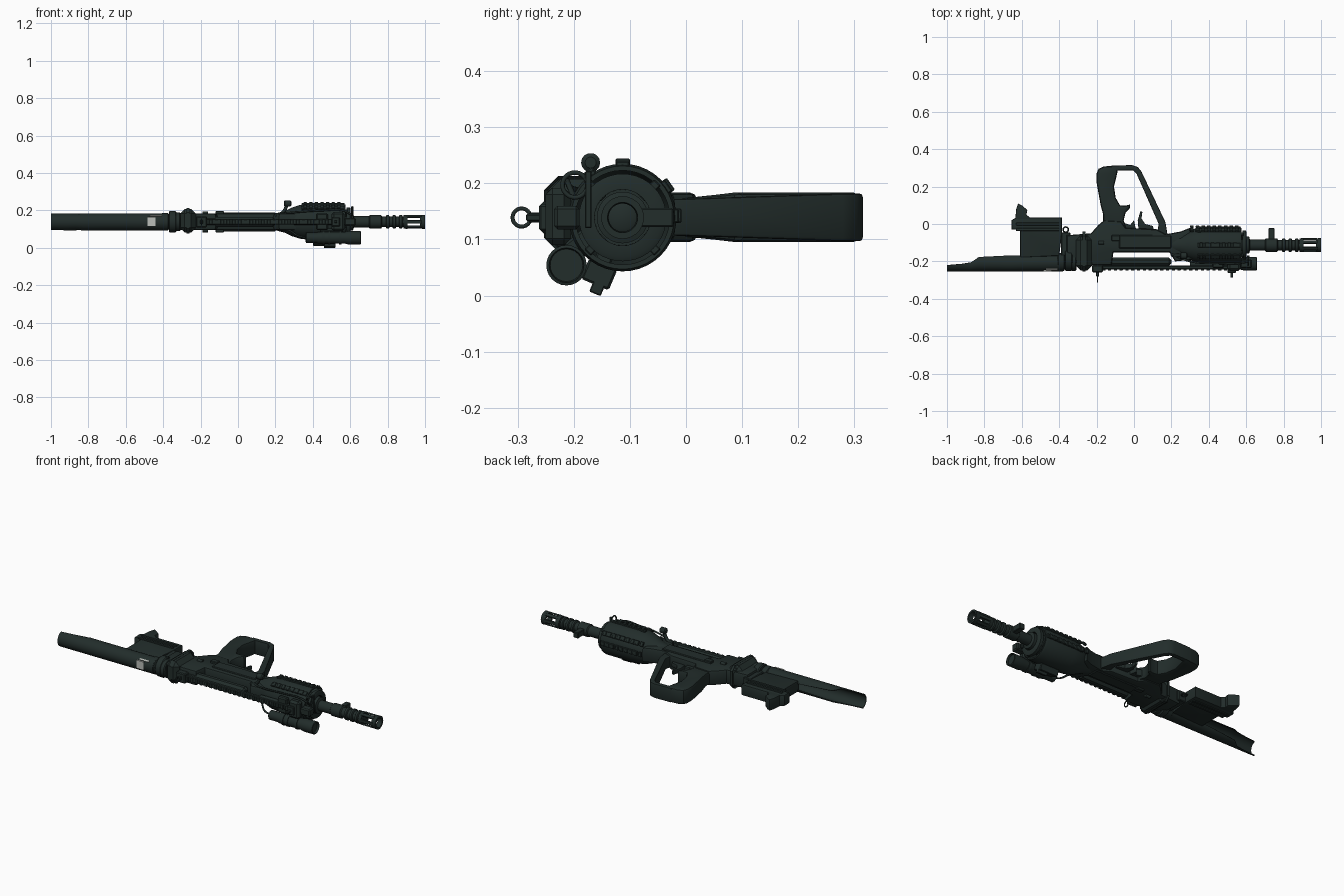
import bpy, bmesh, math
from mathutils import Vector, Matrix

def material(name, c):
    m = bpy.data.materials.new(name)
    m.diffuse_color = (*c, 1)
    return m

DARK = material("dark green grey", (0.016, 0.026, 0.024))
PALE = material("pale grey", (0.5, 0.52, 0.49))
CY, CZ = -0.113, 0.139           # bore axis

def finish(bm, name, mat=DARK):
    bmesh.ops.recalc_face_normals(bm, faces=bm.faces)
    for f in bm.faces:
        f.smooth = True
    for e in bm.edges:
        e.smooth = len(e.link_faces) == 2 and e.calc_face_angle(0) < math.radians(35)
    me = bpy.data.meshes.new(name)
    bm.to_mesh(me)
    bm.free()
    me.materials.append(mat)
    ob = bpy.data.objects.new(name, me)
    bpy.context.collection.objects.link(ob)
    return ob

def box(name, x, y, z, bevel=0.004, roll=0, mat=DARK):
    """Box from (min, max) ranges, rolled about its own x axis."""
    bm = bmesh.new()
    c = Vector([sum(r) / 2 for r in (x, y, z)])
    s = [r[1] - r[0] for r in (x, y, z)]
    bmesh.ops.create_cube(bm, size=1, matrix=Matrix.Translation(c) @ Matrix.Rotation(roll, 4, 'X') @ Matrix.Diagonal((*s, 1)))
    if bevel:
        bmesh.ops.bevel(bm, geom=bm.edges[:], offset=bevel, segments=1, affect='EDGES')
    return finish(bm, name, mat)

def plate(name, pts, z0, z1, bevel=0.008, neck=None):
    """Extruded xy outline with softened rims; neck narrows z towards low y."""
    bm = bmesh.new()
    f = bm.faces.new([bm.verts.new((x, y, z0)) for x, y in pts])
    r = bmesh.ops.extrude_face_region(bm, geom=[f])
    bmesh.ops.translate(bm, vec=(0, 0, z1 - z0), verts=[v for v in r['geom'] if isinstance(v, bmesh.types.BMVert)])
    bmesh.ops.recalc_face_normals(bm, faces=bm.faces)
    rims = [e for e in bm.edges if abs(e.verts[0].co.z - e.verts[1].co.z) < 1e-5]
    if bevel:
        bmesh.ops.bevel(bm, geom=rims, offset=bevel, segments=2, profile=0.5, affect='EDGES')
    if neck:
        for v in bm.verts:
            k = neck + (1 - neck) * min(1, max(0, v.co.y / 0.09))
            v.co.z = CZ + (v.co.z - CZ) * k
        bmesh.ops.triangulate(bm, faces=[f for f in bm.faces if len(f.verts) > 4])
    return finish(bm, name)

def lathe(name, prof, cy=CY, cz=CZ, n=28, closed=False):
    """Profile of (x, radius) spun about an axis along x."""
    bm = bmesh.new()
    rings = [[bm.verts.new((x, cy + r * math.cos(2 * math.pi * i / n), cz + r * math.sin(2 * math.pi * i / n)))
              for i in range(n)] for x, r in prof]
    for a, b in zip(rings, rings[1:] + rings[:1] if closed else rings[1:]):
        for i in range(n):
            j = (i + 1) % n
            bm.faces.new((a[i], a[j], b[j], b[i]))
    if not closed:
        bm.faces.new(rings[0])
        bm.faces.new(rings[-1])
    return finish(bm, name)

def wire(name, pts, r, cyclic=False):
    cu = bpy.data.curves.new(name, 'CURVE')
    cu.dimensions, cu.bevel_depth, cu.bevel_resolution, cu.use_fill_caps = '3D', r, 2, True
    cu.resolution_u = 5
    sp = cu.splines.new('BEZIER')
    sp.bezier_points.add(len(pts) - 1)
    for b, p in zip(sp.bezier_points, pts):
        b.co = p
        b.handle_left_type = b.handle_right_type = 'AUTO'
    sp.use_cyclic_u = cyclic
    cu.materials.append(DARK)
    ob = bpy.data.objects.new(name, cu)
    bpy.context.collection.objects.link(ob)

def hoop(name, c, R, r, axis='X'):
    ring = [(math.cos(k * math.pi / 4) * R, math.sin(k * math.pi / 4) * R) for k in range(8)]
    wire(name, [(c[0], c[1] + a, c[2] + b) if axis == 'X' else (c[0] + a, c[1] + b, c[2]) for a, b in ring], r, True)

# Stock: tube whose open end is cut away obliquely
bm = bmesh.new()
SY, R, N = -0.208, 0.043, 24
rows = []
for x, top in [(-1, -0.22), (-0.92, -0.213), (-0.87, -0.205), (-0.83, -0.178), (-0.66, -0.17), (-0.38, -0.1655)]:
    t = math.acos((SY - top) / R)
    rows.append([bm.verts.new((x, SY - R * math.cos(t * (2 * i / N - 1)), CZ + R * math.sin(t * (2 * i / N - 1)))) for i in range(N + 1)])
for a, b in zip(rows, rows[1:]):
    for i in range(N):
        bm.faces.new((a[i], a[i + 1], b[i + 1], b[i]))
shell = finish(bm, "stock_tube").modifiers.new("wall", 'SOLIDIFY')
shell.thickness, shell.offset = 0.005, 0
for k, (x, w, r) in enumerate([(-0.39, 0.04, 0.047), (-0.35, 0.04, 0.058), (-0.322, 0.03, 0.05)]):
    lathe(f"stock_collar_{k}", [(x - w / 2, r - .006), (x - w / 2 + .005, r), (x + w / 2 - .005, r), (x + w / 2, r - .006)], max(SY, -0.25 + r))
box("pale_label", (-0.485, -0.44), (-0.2535, -0.245), (0.117, 0.165), 0, 0, PALE)
box("pale_side_label", (-0.47, -0.41), (-0.244, -0.236), (0.162, 0.176), 0, 0.8, PALE)

# Rear block with hooked fin
plate("rear_block", [(-0.61, -0.18), (-0.61, -0.03), (-0.655, -0.03), (-0.655, 0.02), (-0.63, 0.035), (-0.385, 0.035), (-0.385, -0.05), (-0.40, -0.17)], 0.106, 0.172)
plate("rear_fin", [(-0.635, 0.02), (-0.63, 0.08), (-0.62, 0.11), (-0.60, 0.10), (-0.57, 0.075), (-0.575, 0.05), (-0.54, 0.02)], 0.106, 0.172, 0.004)
for s in (-1, 1):
    for y in (-0.03, 0.0):
        box("rear_block_rib", (-0.63, -0.4), (y - .008, y + .008), (CZ + s * .034 - .004, CZ + s * .034 + .004), 0.002)
hoop("sling_ring", (-0.365, -0.03, CZ), 0.014, 0.004, 'Y')
box("sling_mount", (-0.39, -0.34), (-0.17, -0.045), (0.11, 0.17))

# Receiver
plate("receiver", [(-0.36, -0.18), (-0.36, -0.06), (-0.23, -0.05), (-0.19, -0.005), (-0.16, 0.02), (-0.07, 0.015), (-0.045, -0.02),
                   (0.12, -0.028), (0.17, -0.055), (0.25, -0.04), (0.30, -0.02), (0.32, -0.19), (0.22, -0.2), (0.19, -0.152),
                   (-0.11, -0.152), (-0.12, -0.22), (-0.32, -0.22)], 0.095, 0.184, 0.014)
box("receiver_collar", (-0.31, -0.225), (-0.248, -0.06), (0.083, 0.208), 0.025)
box("collar_band", (-0.285, -0.25), (-0.253, -0.04), (0.078, 0.213), 0.025)
for s in (-1, 1):
    zc = CZ + s * 0.046
    box("receiver_side_panel", (-0.08, 0.2), (-0.13, -0.06), (zc - .005, zc + .005), 0.004)
    lathe("receiver_pin", [(-0.19, 0.010), (-0.16, 0.010)], -0.1, zc, 12)
    box("side_latch", (-0.12, -0.075), (-0.09, -0.06), (zc - .01, zc + .012), 0.003)

# Lower rail with fine teeth
box("long_rail", (-0.22, 0.2), (-0.225, -0.178), (0.112, 0.166), 0.014)
box("rail_strip", (-0.2, 0.56), (-0.243, -0.222), (0.124, 0.154), 0.004)
for k in range(22):
    x = -0.17 + k * 0.031
    box("rail_tooth", (x, x + 0.017), (-0.249, -0.24), (0.125, 0.153), 0.002)

# Grip and guard as one looped handle
plate("grip", [(-0.165, -0.02), (-0.165, 0.05), (-0.178, 0.1), (-0.2, 0.22), (-0.2, 0.27), (-0.19, 0.295), (-0.16, 0.308), (-0.085, 0.312),
               (-0.09, 0.27), (-0.107, 0.2), (-0.098, 0.14), (-0.075, 0.1), (-0.045, 0.098), (-0.02, 0.105), (-0.022, 0.085), (-0.045, 0.06),
               (-0.055, 0.02), (-0.04, -0.03)], 0.095, 0.184, 0.014, 0.76)
plate("guard_bar", [(-0.12, 0.285), (-0.12, 0.312), (-0.01, 0.315), (0.02, 0.305), (0.04, 0.28), (0.168, 0.01), (0.18, -0.06),
                    (0.125, -0.04), (0.132, 0.0), (0.013, 0.27), (-0.005, 0.287)], 0.097, 0.182, 0.006, 0.76)
plate("trigger", [(0.025, -0.04), (0.02, 0.02), (0.035, 0.07), (0.045, 0.065), (0.04, 0.03), (0.06, 0.0), (0.1, -0.01), (0.11, -0.04)], 0.126, 0.152, 0.004)
plate("trigger_stop", [(-0.07, -0.03), (-0.05, 0.005), (-0.02, -0.005), (0.0, 0.02), (0.01, -0.03)], 0.12, 0.158, 0.004)

# Handguard: hollow shell around an inner sleeve
lathe("handguard", [(0.2, 0.045), (0.25, 0.058), (0.29, 0.077), (0.33, 0.09), (0.38, 0.096), (0.56, 0.096), (0.575, 0.092), (0.575, 0.084), (0.36, 0.084), (0.3, 0.06)], n=40)
lathe("inner_sleeve", [(0.3, 0.055), (0.56, 0.055), (0.565, 0.05)])
lathe("handguard_front_ring", [(0.58, 0.05), (0.58, 0.078), (0.598, 0.078), (0.602, 0.07), (0.602, 0.05)], n=40, closed=True)
for k in range(4):
    a = math.radians(45 + 90 * k)
    y, z = CY + .068 * math.cos(a), CZ + .068 * math.sin(a)
    box("sleeve_spoke", (0.5, 0.585), (y - .02, y + .02), (z - .008, z + .008), 0.002, a)
for deg in (2, 35, 90, 128):
    a = math.radians(deg)
    for k in range(9):
        x, r = 0.30 + k * 0.03 + (0.05 if deg > 80 else 0), 0.099
        if x < 0.56:
            y, z = CY + r * math.cos(a), CZ + r * math.sin(a)
            box("handguard_tooth", (x, x + 0.019), (y - .006, y + .006), (z - .013, z + .013), 0.002, a)
    y, z = CY + .094 * math.cos(a), CZ + .094 * math.sin(a)
    box("handguard_rail", (0.34, 0.57), (y - .006, y + .006), (z - .012, z + .012), 0.002, a)

# Gas tube and front bracket beneath the handguard
lathe("gas_tube", [(0.3, 0.016), (0.61, 0.016), (0.615, 0.012)], -0.215, CZ, 16)
box("front_bracket", (0.50, 0.57), (-0.25, -0.205), (0.09, 0.192), 0.012)
box("bracket_clamp", (0.57, 0.63), (-0.235, -0.19), (0.118, 0.16), 0.006)
box("bracket_knob", (0.42, 0.48), (-0.235, -0.205), (0.095, 0.185), 0.006)

# Barrel, bands and flash hider
lathe("barrel", [(0.55, 0.046), (0.615, 0.046), (0.62, 0.03), (0.70, 0.03), (0.705, 0.036), (0.765, 0.036), (0.77, 0.028), (0.9, 0.028), (0.905, 0.02)])
for x in (0.79, 0.825, 0.86):
    lathe("barrel_band", [(x, 0.03), (x + .004, 0.036), (x + .016, 0.036), (x + .02, 0.03)])
for x, w in ((0.885, 0.022), (0.972, 0.028)):
    lathe("muzzle_ring", [(x, 0.036), (x + w, 0.038), (x + w, 0.027), (x, 0.025)], closed=True)
for k in range(6):
    a = math.pi / 3 * k
    y, z = CY + .032 * math.cos(a), CZ + .032 * math.sin(a)
    box("muzzle_prong", (0.9, 0.98), (y - .005, y + .005), (z - .009, z + .009), 0.001, a)
box("barrel_lug", (0.72, 0.752), (-0.09, -0.022), (0.122, 0.156), 0.003)

# Aiming ring and front post
box("ring_stem", (-0.203, -0.187), (-0.28, -0.23), (0.13, 0.148), 0.002)
hoop("aiming_ring", (-0.195, -0.293, CZ), 0.016, 0.0035)
box("ring_base", (-0.225, -0.165), (-0.258, -0.22), (0.11, 0.168), 0.005)
box("front_post", (0.515, 0.53), (-0.285, -0.24), (0.133, 0.145), 0.002)
box("front_post_base", (0.5, 0.545), (-0.262, -0.235), (0.115, 0.163), 0.004)

# Side lamp and angled pointer box
lathe("lamp", [(0.36, 0.02), (0.365, 0.027), (0.42, 0.027), (0.43, 0.031), (0.57, 0.031), (0.59, 0.036), (0.655, 0.036), (0.657, 0.031), (0.645, 0.029)], -0.213, 0.054, 24)
for x in (0.45, 0.48, 0.54):
    lathe("lamp_band", [(x, 0.035), (x + .014, 0.035)], -0.213, 0.054, 24)
box("lamp_mount", (0.44, 0.56), (-0.21, -0.165), (0.07, 0.11), 0.004, 0.7)
box("pointer_box", (0.40, 0.52), (-0.182, -0.128), (0.018, 0.058), 0.004, -0.4)
box("pointer_foot", (0.46, 0.52), (-0.168, -0.146), (0.002, 0.03), 0.002, -0.4)
box("pointer_mount", (0.41, 0.5), (-0.165, -0.135), (0.04, 0.075), 0.003, -0.4)

# Charging lever, knob and cables
wire("lever_arm", [(0.20, -0.165, 0.17), (0.24, -0.168, 0.19), (0.265, -0.17, 0.235)], 0.009)
lathe("lever_knob", [(0.245, 0.01), (0.25, 0.017), (0.28, 0.017), (0.286, 0.01)], -0.17, 0.237, 14)
hoop("cable_loop", (0.61, -0.198, 0.197), 0.022, 0.004)
wire("cable", [(0.2, -0.16, 0.18), (0.3, -0.2, 0.19), (0.45, -0.21, 0.2), (0.56, -0.21, 0.2), (0.61, -0.2, 0.175)], 0.005)
wire("lamp_cable", [(0.36, -0.213, 0.054), (0.32, -0.21, 0.065), (0.28, -0.18, 0.09), (0.22, -0.15, 0.1)], 0.005)
box("cable_post", (0.605, 0.617), (-0.18, -0.168), (0.12, 0.222), 0.002)
